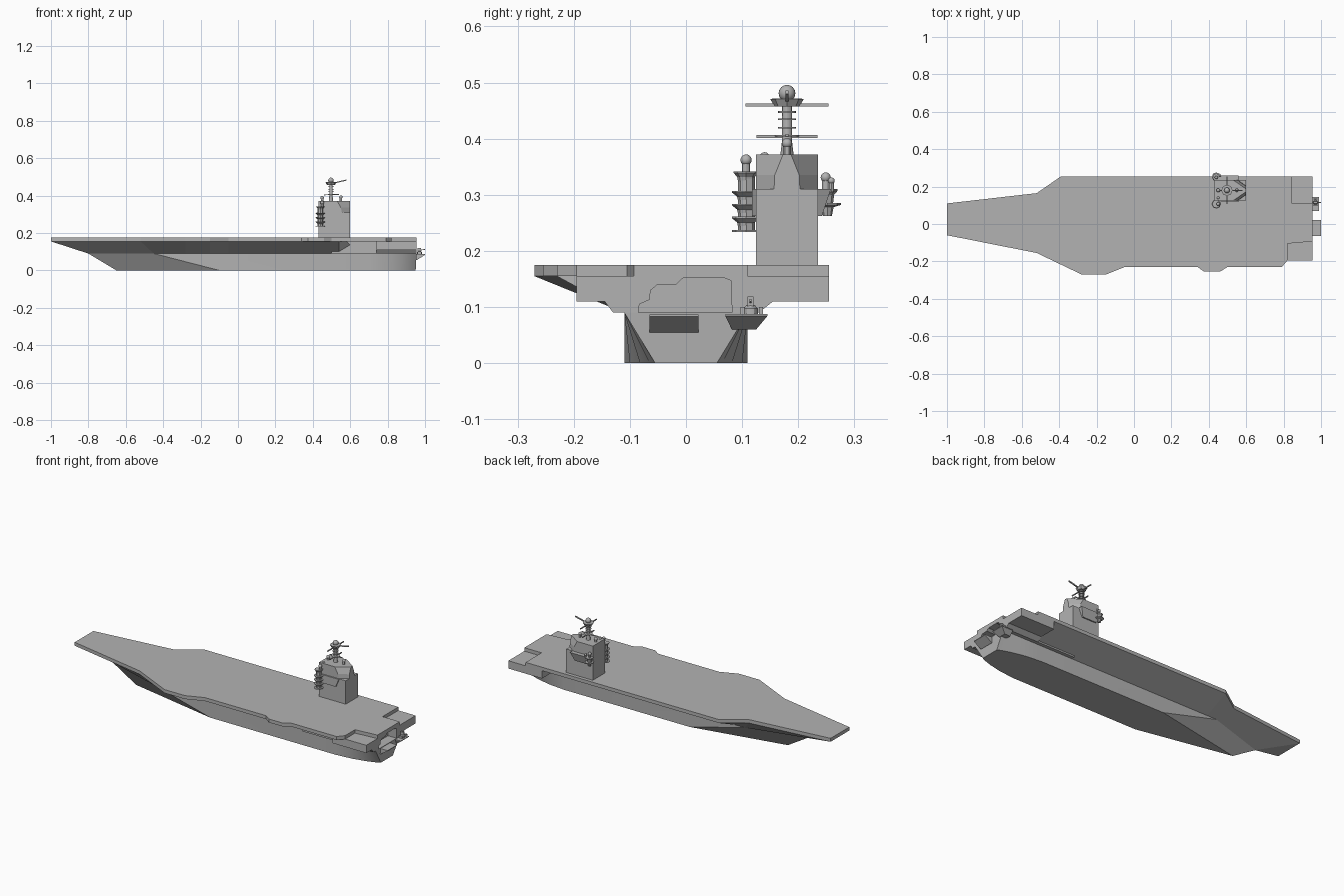
import bpy, bmesh
from math import sin, cos, pi
from mathutils import Vector

if "Cube" in bpy.data.objects:
    bpy.data.objects.remove(bpy.data.objects["Cube"])

grey = bpy.data.materials.new("ship_grey")
grey.use_nodes = True
grey.diffuse_color = (0.45, 0.45, 0.45, 1)
grey.node_tree.nodes["Principled BSDF"].inputs["Base Color"].default_value = (0.45, 0.45, 0.45, 1)


def loft(name, rings, smooth=False):
    """Skin rings of equal point count and cap both ends."""
    bm = bmesh.new()
    vs = [[bm.verts.new(p) for p in r] for r in rings]
    n = len(rings[0])
    for a, b in zip(vs, vs[1:]):
        for i in range(n):
            j = (i + 1) % n
            bm.faces.new((a[i], a[j], b[j], b[i]))
    bm.faces.new(vs[0][::-1])
    bm.faces.new(vs[-1])
    bmesh.ops.remove_doubles(bm, verts=bm.verts, dist=0.0002)
    bmesh.ops.recalc_face_normals(bm, faces=bm.faces)
    me = bpy.data.meshes.new(name)
    bm.to_mesh(me)
    bm.free()
    me.materials.append(grey)
    ob = bpy.data.objects.new(name, me)
    bpy.context.collection.objects.link(ob)
    if smooth:
        bpy.ops.object.select_all(action='DESELECT')
        ob.select_set(True)
        bpy.context.view_layer.objects.active = ob
        bpy.ops.object.shade_smooth_by_angle()
    return ob


def flat(pts, z):
    return [(x, y, z) for x, y in pts]


def rect(x0, x1, y0, y1):
    return [(x0, y0), (x1, y0), (x1, y1), (x0, y1)]


def box(name, x0, x1, y0, y1, z0, z1):
    return loft(name, [flat(rect(x0, x1, y0, y1), z) for z in (z0, z1)])


def turned(name, x, y, profile, sides=12, smooth=True):
    """Revolve (radius, height) pairs about a vertical axis."""
    return loft(name, [[(x + r * cos(2 * pi * i / sides), y + r * sin(2 * pi * i / sides), z)
                        for i in range(sides)] for r, z in profile], smooth)


def ball(name, x, y, z, r):
    turned(name, x, y, [(max(r * sin(pi * k / 8), 0.0005), z - r * cos(pi * k / 8))
                        for k in range(9)], 16)


def bar(name, a, b, w):
    """Thin square beam between two points."""
    a, b = Vector(a), Vector(b)
    d = (b - a).normalized()
    u = d.cross(Vector((0, 0, 1))).normalized() * w
    v = d.cross(u).normalized() * w
    loft(name, [[p + u + v, p + u - v, p - u - v, p - u + v] for p in (a, b)])


def mirrored(half):
    """Close a half outline about the centre line."""
    return half + [(x, -y) for x, y in half[:0:-1]]


# Lower hull: pointed bow, straight sides, rounded stern
keel = [(-0.65, 0), (-0.1, 0.11), (0.7, 0.11), (0.8, 0.1), (0.88, 0.082), (0.93, 0.065), (0.95, 0.055)]
waterline = [(-0.8, 0), (-0.45, 0.11), (0.7, 0.11), (0.8, 0.11), (0.88, 0.11), (0.93, 0.11), (0.955, 0.11)]
loft("lower_hull", [flat(mirrored(keel), 0), flat(mirrored(waterline), 0.09)], True)

# Flight deck slab with lowered stern corners
bow = [(-0.39, 0.255), (-0.52, 0.165), (-1, 0.11), (-1, -0.06), (-0.52, -0.155),
       (-0.28, -0.27), (-0.15, -0.27), (-0.05, -0.23)]
stern = [(0.34, -0.23), (0.375, -0.255), (0.46, -0.255), (0.5, -0.23), (0.79, -0.23),
         (0.82, -0.195), (0.82, -0.105), (0.955, -0.093), (0.955, 0.11), (0.845, 0.11), (0.845, 0.255)]
loft("flight_deck", [flat(bow + stern, z) for z in (0.155, 0.175)])

# Flared underside from the deck edge to the hull
chine = [(-0.39, 0.11), (-0.45, 0.11), (-0.8, 0.0), (-0.8, -0.001), (-0.45, -0.11),
         (-0.28, -0.11), (-0.15, -0.11), (-0.05, -0.11)]
loft("flared_underside", [flat(chine + [(0.54, -0.11), (0.74, 0.11)], 0.09),
                          flat(bow + [(0.54, -0.23), (0.74, 0.255)], 0.155)])

# Stern body, with an arched opening in the last slab
port = [(-0.195, 0.155), (-0.195, 0.11), (-0.145, 0.11), (-0.13, 0.09)]
starboard = [(0.13, 0.09), (0.155, 0.11), (0.255, 0.11), (0.255, 0.155)]
arch = [(-0.085, 0.09), (-0.083, 0.105), (-0.065, 0.113), (-0.063, 0.13), (-0.052, 0.139),
        (-0.018, 0.14), (-0.005, 0.152), (0.065, 0.153), (0.08, 0.147), (0.082, 0.09)]


def across(name, profile, x0, x1):
    loft(name, [[(x, y, z) for y, z in profile] for x in (x0, x1)])


box("aft_hull_wall", 0.5, 0.75, -0.13, 0.13, 0.09, 0.155)
across("stern_body", port + starboard, 0.74, 0.9)
across("stern_transom", port + arch + starboard, 0.9, 0.955)

# Overhanging stern platforms
loft("centre_stern_platform", [flat(rect(0.93, 0.956, -0.065, 0.022), 0.055),
                               flat(rect(0.93, 1.0, -0.065, 0.022), 0.083),
                               flat(rect(0.93, 1.0, -0.065, 0.022), 0.087)])
loft("gun_platform", [flat(rect(0.92, 0.956, 0.082, 0.125), 0.06),
                      flat(rect(0.92, 0.99, 0.07, 0.145), 0.084),
                      flat(rect(0.92, 0.99, 0.07, 0.145), 0.088)])
turned("gun_base", 0.97, 0.115, [(0.013, 0.088), (0.013, 0.097), (0.007, 0.104)])
box("gun_body", 0.96, 0.978, 0.11, 0.12, 0.1, 0.119)
bar("gun_barrel", (0.97, 0.115, 0.108), (1.0, 0.115, 0.112), 0.002)
for i, y in enumerate((0.097, 0.13)):
    box(f"deck_locker_{i}", 0.96, 0.98, y, y + 0.007, 0.086, 0.1)

# Island: square base and a wedge-nosed bridge
box("island_base", 0.43, 0.6, 0.125, 0.235, 0.175, 0.31)


def wedge(shoulder, nose, z):
    return flat([(0.43, 0.125), (shoulder, 0.125), (0.6, 0.18 - nose), (0.6, 0.18 + nose),
                 (shoulder, 0.235), (0.43, 0.235)], z)


loft("island_bridge", [wedge(0.555, 0.023, 0.31), wedge(0.55, 0.022, 0.335), wedge(0.53, 0.007, 0.372)])
for side, s in (("right", -1), ("left", 1)):
    y = [0.18 + s * d for d in (0.05, 0.062, 0.078)]
    loft(side + "_bridge_wing", [flat(rect(0.45, 0.54, y[0], y[1]), 0.262),
                                 flat(rect(0.43, 0.56, y[0], y[2] if s > 0 else y[1]), 0.31)])

# Stacked lookout galleries on the island sides
for i, z in enumerate((0.235, 0.259, 0.282, 0.305, 0.34)):
    w = 0.025 if i < 4 else 0.022
    turned(f"right_gallery_{i}", 0.44, 0.107,
           [(0.013, z - 0.022 if i else z), (0.016, z - 0.008 if i else z), (w, z - 0.001), (w, z + 0.002)], 8, False)
turned("right_gallery_core", 0.44, 0.108, [(0.015, 0.235), (0.015, 0.34)], 8, False)
turned("left_gallery", 0.44, 0.252, [(0.008, 0.262), (0.011, 0.278), (0.024, 0.282), (0.024, 0.285)], 8, False)
turned("left_upper_gallery", 0.44, 0.25, [(0.012, 0.284), (0.014, 0.3), (0.02, 0.307), (0.02, 0.31)], 8, False)

# Radomes on the galleries and posts on the roof
for name, x, y, z0, z1, r in (("right_radome", 0.45, 0.107, 0.34, 0.362, 0.01),
                              ("left_radome", 0.44, 0.249, 0.31, 0.331, 0.009),
                              ("left_small_radome", 0.46, 0.259, 0.305, 0.325, 0.006),
                              ("fore_roof_dome", 0.45, 0.18, 0.37, 0.388, 0.01),
                              ("aft_roof_dome", 0.55, 0.18, 0.36, 0.392, 0.009),
                              ("side_roof_dome", 0.45, 0.14, 0.36, 0.367, 0.009)):
    turned(name + "_stem", x, y, [(r * 0.75, z0), (r * 0.75, z1)])
    ball(name, x, y, z1, r)

# Mast with rings, yards, boom and top radome
turned("mast", 0.497, 0.18, [(0.012, 0.37), (0.009, 0.395), (0.009, 0.46)])
for i, (z, r) in enumerate(((0.404, 0.022), (0.418, 0.016), (0.433, 0.016), (0.446, 0.016))):
    turned(f"mast_ring_{i}", 0.497, 0.18, [(r, z), (r, z + 0.003)])
turned("mast_top_platform", 0.497, 0.18, [(0.022, 0.457), (0.03, 0.471), (0.016, 0.472)], 8, False)
ball("mast_radome", 0.497, 0.18, 0.481, 0.015)
for name, z, half in (("lower", 0.404, 0.054), ("upper", 0.46, 0.074)):
    bar(name + "_yard", (0.497, 0.18 - half, z), (0.497, 0.18 + half, z), 0.0025)
bar("mast_boom", (0.5, 0.18, 0.464), (0.58, 0.18, 0.483), 0.003)
bar("lower_boom", (0.46, 0.18, 0.404), (0.54, 0.18, 0.406), 0.0025)
